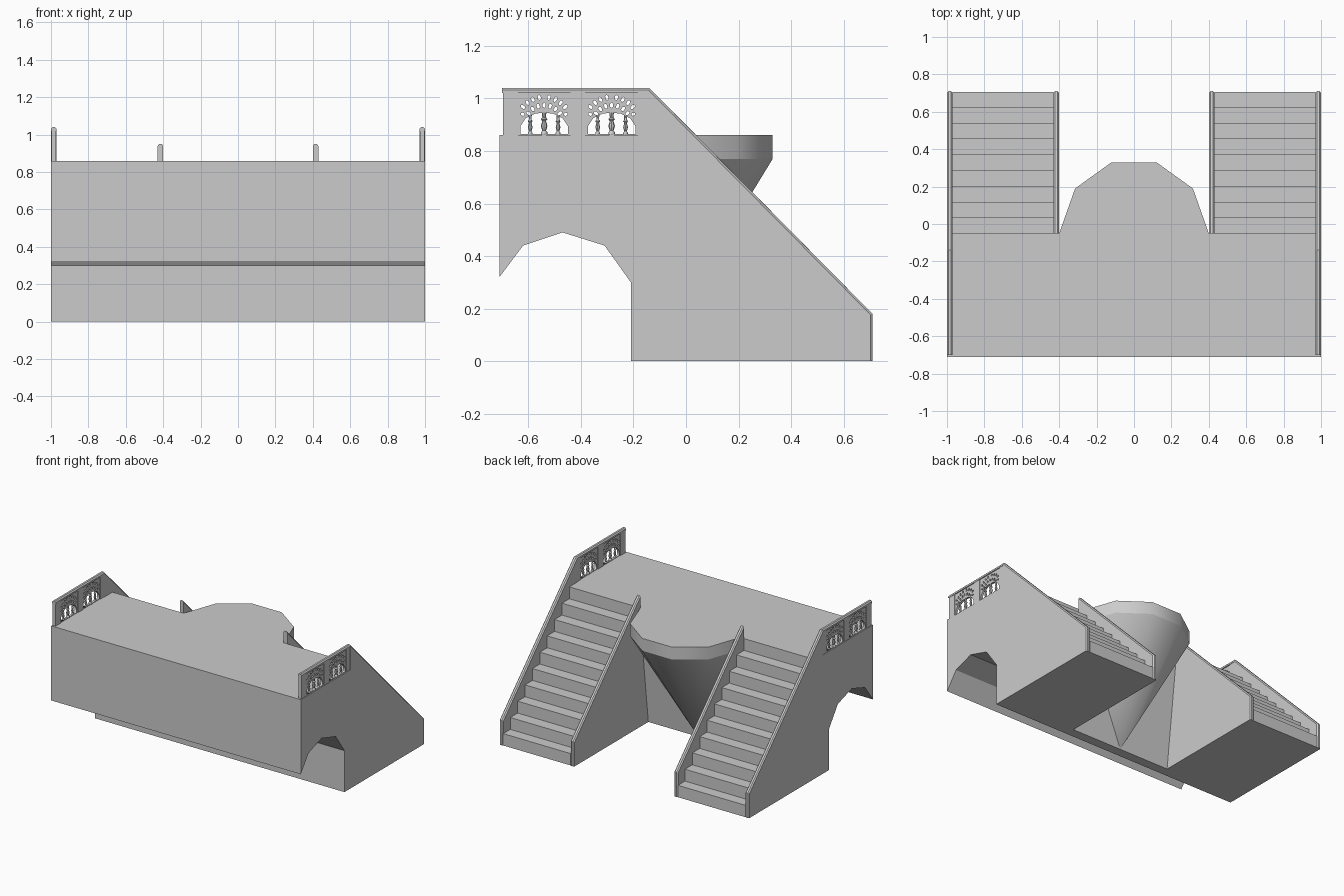
import bpy, bmesh
from math import sin, cos, pi, radians

if "Cube" in bpy.data.objects:
    bpy.data.objects.remove(bpy.data.objects["Cube"])


def finish(bm, name):
    bmesh.ops.recalc_face_normals(bm, faces=bm.faces)
    me = bpy.data.meshes.new(name)
    bm.to_mesh(me)
    bm.free()
    ob = bpy.data.objects.new(name, me)
    bpy.context.collection.objects.link(ob)
    return ob


def prism(name, prof, x0, x1, soft=(), width=0.008):
    """Extrude a (y, z) profile from x0 to x1; soft = profile edges to chamfer on both sides."""
    bm = bmesh.new()
    a = [bm.verts.new((x0, y, z)) for y, z in prof]
    b = [bm.verts.new((x1, y, z)) for y, z in prof]
    n = len(prof)
    bm.faces.new(a)
    bm.faces.new(b[::-1])
    for i in range(n):
        j = (i + 1) % n
        bm.faces.new((a[i], a[j], b[j], b[i]))
    edges = [bm.edges.get((s[i], s[(i + 1) % n])) for s in (a, b) for i in soft]
    if edges:
        bmesh.ops.recalc_face_normals(bm, faces=bm.faces)
        bmesh.ops.bevel(bm, geom=edges, offset=width, segments=1, affect='EDGES')
    return finish(bm, name)


def rect(y0, y1, z0, z1):
    return [(y0, z0), (y1, z0), (y1, z1), (y0, z1)]


def smooth(ob, deg):
    bpy.ops.object.select_all(action='DESELECT')
    ob.select_set(True)
    bpy.context.view_layer.objects.active = ob
    bpy.ops.object.shade_smooth_by_angle(angle=radians(deg))


DECK, BACK, END = 0.86, -0.05, 0.71

# main block with the faceted half vault underneath
prism("bridge_body", [(-0.71, 0.32), (-0.62, 0.44), (-0.47, 0.49), (-0.31, 0.44),
                      (-0.21, 0.30), (-0.21, 0), (-0.14, 0), (BACK, 0.77),
                      (BACK, DECK), (-0.71, DECK)], -1, 1)

# half-round balcony: rim and tapering cone below
arc = [(0.4, BACK), (0.315, 0.19), (0.12, 0.33), (-0.12, 0.33), (-0.315, 0.19), (-0.4, BACK)]
bm = bmesh.new()
lo = [bm.verts.new((x, y, 0.77)) for x, y in arc]
hi = [bm.verts.new((x, y, DECK)) for x, y in arc]
bm.faces.new(hi)
for i in range(5):
    bm.faces.new((lo[i], lo[i + 1], hi[i + 1], hi[i]))
smooth(finish(bm, "balcony_rim"), 40)

bm = bmesh.new()
ring = [bm.verts.new((x, y, 0.77)) for x, y in arc]
tip = bm.verts.new((0, -0.14, 0))
for i in range(5):
    bm.faces.new((ring[i], ring[i + 1], tip))
cone = finish(bm, "balcony_cone")
# the cone is an open shell, so make sure it faces outward
if cone.data.polygons[2].normal.y < 0:
    cone.data.flip_normals()
smooth(cone, 45)

# stair profile: nine treads climbing to the deck
run, rise = (END - BACK) / 9, DECK / 10
steps = [(-0.14, 0), (END - 0.004, 0)]
for i in range(9):
    y = END - run * i - (0.004 if i == 0 else 0)
    steps += [(y, rise * i + (rise if i == 0 else 0))] if i == 0 else [(y, rise * i), (y, rise * (i + 1))]
steps += [(BACK, rise * 9), (BACK, 0.77)]

inner = [(-0.14, 0), (END, 0), (END, 0.18), (BACK, 0.95), (BACK, 0.77)]
outer = [(-0.14, 0), (END, 0), (END, 0.18), (-0.14, 1.04), (-0.14, DECK), (BACK, DECK), (BACK, 0.77)]


def fret_panel(name, x, yc):
    """Pierced plate: one arched opening plus two rings of radiating slots."""
    holes = []
    half = [(0.09, 0.864), (0.09, 0.895), (0.07, 0.925), (0.035, 0.942)]
    holes.append(half + [(0, 0.946)] + [(-y, z) for y, z in half[::-1]])
    slots = [(a, 0.064, 0.084) for a in range(36, 145, 18)]
    slots += [(a, 0.095, 0.115) for a in (40, 53, 66, 80, 100, 114, 127, 140)]
    slots += [(26, 0.083, 0.099), (154, 0.083, 0.099)]
    for a, r0, r1 in slots:
        c, s, w = cos(radians(a)), sin(radians(a)), 0.0055
        holes.append([(r * c - t * s, 0.90 + r * s + t * c)
                      for r, t in ((r0, 0), (r0 + .004, -w), (r1 - .004, -w),
                                   (r1, 0), (r1 - .004, w), (r0 + .004, w))])
    cu = bpy.data.curves.new(name, 'CURVE')
    cu.dimensions, cu.fill_mode, cu.extrude = '2D', 'BOTH', 0.008
    for loop in [rect(-0.102, 0.102, DECK, 1.028)] + holes:
        sp = cu.splines.new('POLY')
        sp.points.add(len(loop) - 1)
        for p, (y, z) in zip(sp.points, loop):
            p.co = (y, z, 0, 1)
        sp.use_cyclic_u = True
    ob = bpy.data.objects.new(name, cu)
    bpy.context.collection.objects.link(ob)
    ob.location = (x, yc, 0)
    ob.rotation_euler = (pi / 2, 0, pi / 2)
    bpy.ops.object.select_all(action='DESELECT')
    ob.select_set(True)
    bpy.context.view_layer.objects.active = ob
    bpy.ops.object.convert(target='MESH')


def baluster(name, x, y, top, k):
    """Small turned column."""
    prof = [(0.009, 0), (0.009, 0.12), (0.005, 0.2), (0.009, 0.4), (0.005, 0.62),
            (0.009, 0.7), (0.005, 0.78), (0.006, 1)]
    bm = bmesh.new()
    vs = [bm.verts.new((x + r * k, y, DECK + t * (top - DECK))) for r, t in prof]
    es = [bm.edges.new(p) for p in zip(vs, vs[1:])]
    bmesh.ops.spin(bm, geom=vs + es, cent=(x, y, 0), axis=(0, 0, 1), angle=2 * pi, steps=8)
    bmesh.ops.remove_doubles(bm, verts=bm.verts, dist=0.0001)
    smooth(finish(bm, name), 40)


for s, side in ((1, "right"), (-1, "left")):
    # stair flight between its two sloping side walls
    prism(f"stairs_{side}", steps, s * 0.43, s * 0.97)
    prism(f"inner_stringer_{side}", inner, s * 0.40, s * 0.43, (1, 2))
    prism(f"outer_stringer_{side}", outer, s * 0.97, s * 1.0, (1, 2))
    # deck railing: cap, posts and pierced panels
    prism(f"rail_cap_{side}", rect(-0.70, -0.14, 1.02, 1.04), s * 0.97, s * 1.0, (2,))
    for i, (y0, y1) in enumerate(((-0.697, -0.64), (-0.44, -0.385), (-0.182, -0.14))):
        prism(f"rail_post_{side}_{i}", rect(y0, y1, DECK, 1.025), s * 0.973, s * 0.997)
    for i, yc in enumerate((-0.54, -0.283)):
        fret_panel(f"fret_panel_{side}_{i}", s * 0.985, yc)
        for j, (dy, top, k) in enumerate(((-0.053, 0.936, 1), (0, 0.947, 1.4), (0.053, 0.936, 1))):
            baluster(f"baluster_{side}_{i}_{j}", s * 0.985, yc + dy, top, k)
